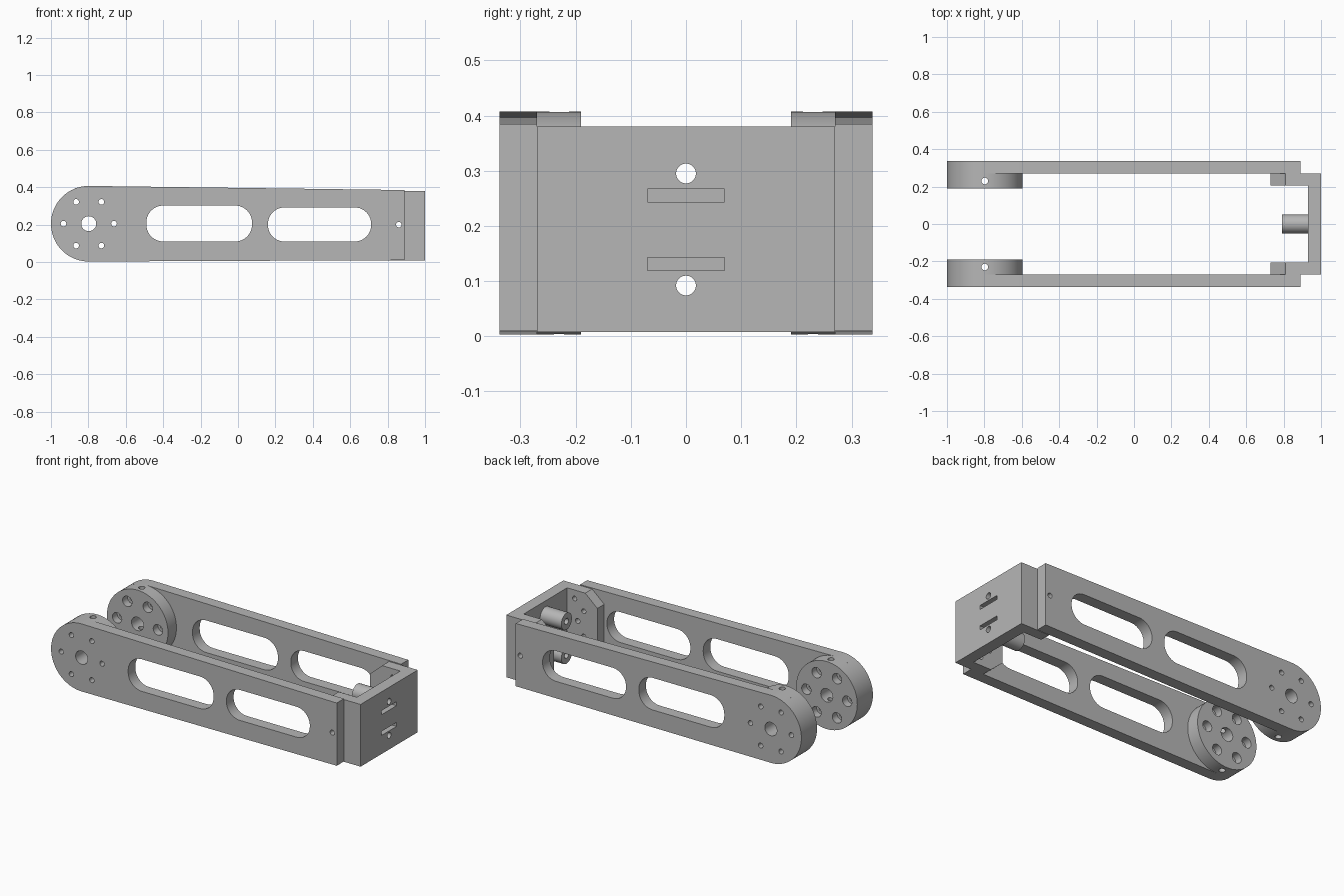
import bpy, bmesh
from math import sin, cos, pi, radians

if "Cube" in bpy.data.objects:
    bpy.data.objects.remove(bpy.data.objects["Cube"], do_unlink=True)

grey = bpy.data.materials.new("machined grey")
grey.use_nodes = True
COLOUR = (0.47, 0.47, 0.47, 1)
grey.diffuse_color = COLOUR
grey.node_tree.nodes["Principled BSDF"].inputs["Base Color"].default_value = COLOUR


def arc(cu, cv, r, start=0, end=360, steps=32):
    """Points on an arc; a full turn omits the repeated last point."""
    count = steps if end - start == 360 else steps + 1
    angles = [radians(start + (end - start) * i / steps) for i in range(count)]
    return [(cu + r * cos(a), cv + r * sin(a)) for a in angles]


def rect(u0, u1, v0, v1):
    return [(u0, v0), (u1, v0), (u1, v1), (u0, v1)]


def rounded(u0, u1, v0, v1, r):
    corners = [(u1 - r, v1 - r, 0), (u0 + r, v1 - r, 90),
               (u0 + r, v0 + r, 180), (u1 - r, v0 + r, 270)]
    return [p for u, v, a in corners for p in arc(u, v, r, a, a + 90, 10)]


def prism(name, points, axis, a, b):
    """Extrude a flat outline along an axis from a to b."""
    place = {"x": lambda u, v, w: (w, u, v),
             "y": lambda u, v, w: (u, w, v),
             "z": lambda u, v, w: (u, v, w)}[axis]
    bm = bmesh.new()
    rings = [[bm.verts.new(place(u, v, w)) for u, v in points] for w in (a, b)]
    n = len(points)
    for ring in rings:
        bm.faces.new(ring)
    for i in range(n):
        j = (i + 1) % n
        bm.faces.new((rings[0][i], rings[0][j], rings[1][j], rings[1][i]))
    bmesh.ops.recalc_face_normals(bm, faces=bm.faces)
    mesh = bpy.data.meshes.new(name)
    bm.to_mesh(mesh)
    bm.free()
    mesh.materials.append(grey)
    obj = bpy.data.objects.new(name, mesh)
    bpy.context.scene.collection.objects.link(obj)
    return obj


def finish(obj, cuts):
    """Cut each (outline, axis, a, b) from the part and shade it."""
    bpy.ops.object.select_all(action="DESELECT")
    obj.select_set(True)
    bpy.context.view_layer.objects.active = obj
    for cut in cuts:
        cutter = prism("cutter", *cut)
        cutter.hide_render = True
        mod = obj.modifiers.new("cut", "BOOLEAN")
        mod.operation = "DIFFERENCE"
        mod.solver = "EXACT"
        mod.object = cutter
        bpy.ops.object.modifier_apply(modifier=mod.name)
        bpy.data.objects.remove(cutter, do_unlink=True)
    bpy.ops.object.shade_smooth_by_angle(angle=radians(30))


PX, PZ, R = -0.798, 0.205, 0.202      # pivot centre and radius
MID = 0.194                           # middle height of the bracket
bolts = arc(PX, PZ, 0.135, steps=6)

for side, s in (("front", -1), ("back", 1)):
    # Tapered arm with rounded end, two windows and pivot holes
    outline = arc(PX, PZ, R, 90, 270, 40) + [(0.89, 0.01), (0.89, 0.385)]
    arm = prism(side + "_arm", outline, "y", s * 0.27, s * 0.338)
    through = (s * 0.15, s * 0.4)
    centre_hole = (arc(PX, PZ, 0.04), "y", *through)
    bolt_holes = [(arc(u, v, 0.015, steps=20), "y", *through) for u, v in bolts]
    pin_hole = (arc(0.86, 0.2, 0.015, steps=20), "y", *through)
    windows = [(rounded(-0.49, 0.075, 0.11, 0.302, 0.09), "y", *through),
               (rounded(0.16, 0.712, 0.11, 0.292, 0.088), "y", *through)]
    finish(arm, windows + [centre_hole, pin_hole] + bolt_holes)

    # Pivot boss with counterbored bolt holes and a vertical cross hole
    boss = prism(side + "_pivot_boss", arc(PX, PZ, R, steps=72),
                 "y", s * 0.19, s * 0.27)
    bores = [(arc(u, v, 0.031, steps=24), "y", s * 0.15, s * 0.235) for u, v in bolts]
    cross = (arc(PX, s * 0.23, 0.018, steps=20), "z", -0.1, 0.6)
    finish(boss, [centre_hole, cross] + bolt_holes + bores)

# End bracket: U-shaped channel with chamfered tabs
half = [(1, 0.27), (0.73, 0.27), (0.73, 0.205), (0.93, 0.205)]
channel = half + [(x, -y) for x, y in reversed(half)]
bracket = prism("end_bracket", channel, "z", 0.008, 0.38)
chamfer = [(0.65, 0.24), (0.89, 0.45), (0.65, 0.45)]
cuts = [(chamfer, "y", -0.4, 0.4),
        ([(x, 2 * MID - z) for x, z in chamfer], "y", -0.4, 0.4),
        (arc(0.86, 0.2, 0.015, steps=20), "y", -0.4, 0.4)]
# Small blind holes on the inside of the tabs
for s in (-1, 1):
    for x, dz in ((0.88, 0.135), (0.82, 0.075)):
        for z in (MID - dz, MID + dz):
            cuts.append((arc(x, z, 0.014, steps=16), "y", s * 0.15, s * 0.25))
# Slots and screw holes in the end wall
for z in (0.131, 0.255):
    cuts.append((rect(-0.07, 0.07, z - 0.012, z + 0.012), "x", 0.965, 1.1))
screws = [(arc(0, z, 0.018, steps=24), "x", 0.6, 1.1) for z in (0.092, 0.295)]
finish(bracket, cuts + screws)

# Hollow standoffs behind the screw holes
for name, z, screw in zip(("lower", "upper"), (0.092, 0.295), screws):
    post = prism(name + "_standoff", arc(0, z, 0.05), "x", 0.79, 0.93)
    finish(post, [screw])
